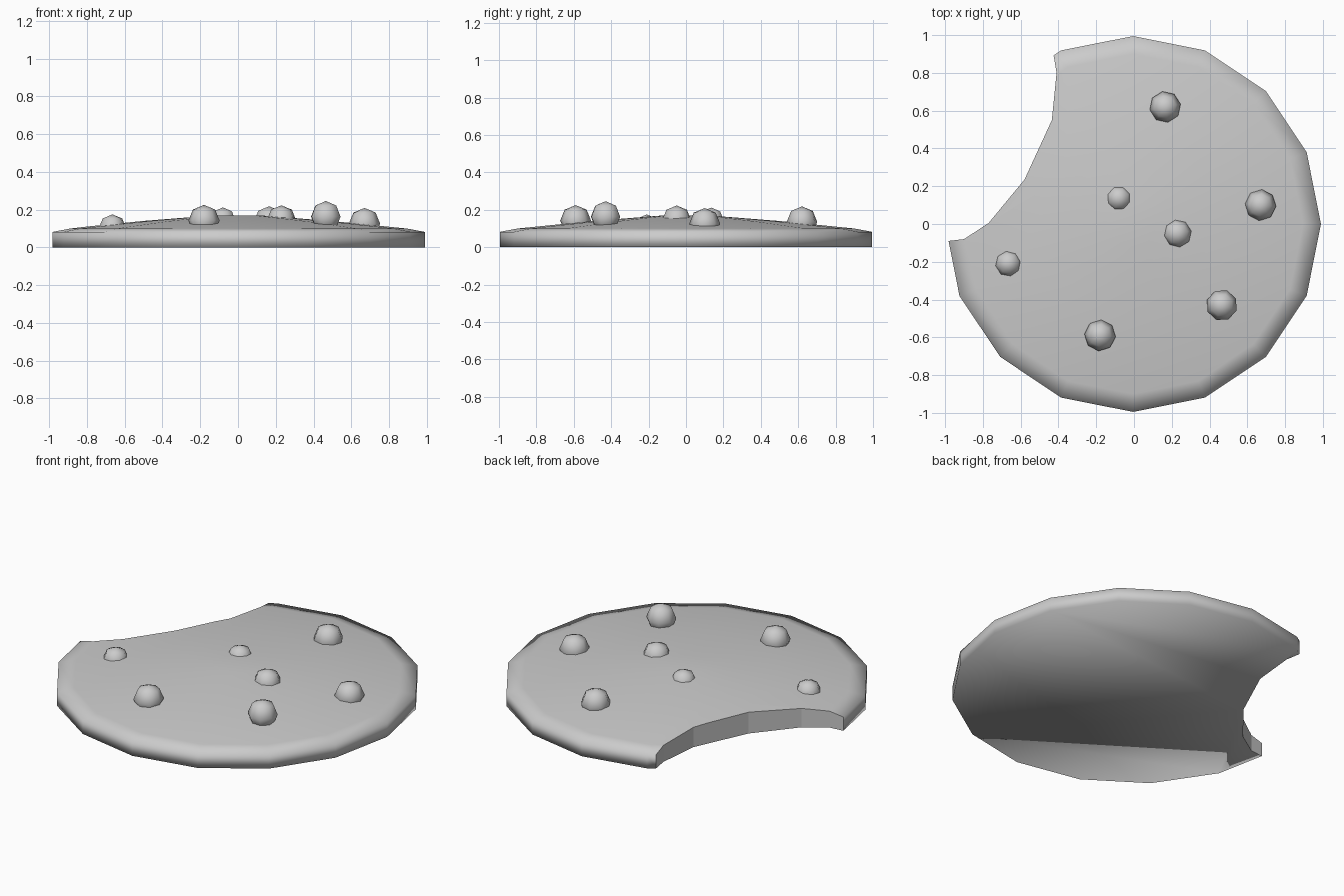
import bpy, bmesh
from math import cos, sin, pi, radians, hypot
from mathutils import Matrix

if "Cube" in bpy.data.objects:
    bpy.data.objects.remove(bpy.data.objects["Cube"])


def make_object(name, bm, smooth=True):
    bmesh.ops.recalc_face_normals(bm, faces=bm.faces)
    for f in bm.faces:
        f.smooth = smooth
    me = bpy.data.meshes.new(name)
    bm.to_mesh(me)
    bm.free()
    ob = bpy.data.objects.new(name, me)
    bpy.context.collection.objects.link(ob)
    return ob


# Cookie disc: 16-sided rings lofted from a radius/height profile
SIDES, CX = 16, -0.005
PROFILE = [(0.995, 0.0), (0.995, 0.082), (0.90, 0.10), (0.5, 0.14), (0.12, 0.17)]
bm = bmesh.new()
rings = [[bm.verts.new((CX + r * cos(2 * pi * i / SIDES),
                        r * sin(2 * pi * i / SIDES), z)) for i in range(SIDES)]
         for r, z in PROFILE]
for a, b in zip(rings, rings[1:]):
    for i in range(SIDES):
        j = (i + 1) % SIDES
        bm.faces.new((a[i], a[j], b[j], b[i]))
bm.faces.new(rings[0][::-1])
bm.faces.new(rings[-1])
cookie = make_object("cookie", bm)

# Bite: extruded outline used as a cutter
BITE = [(-1.3, -0.10), (-0.985, -0.09), (-0.90, -0.08), (-0.77, 0.005),
        (-0.58, 0.235), (-0.435, 0.55), (-0.41, 0.80), (-0.427, 0.90),
        (-0.45, 1.3), (-1.3, 1.3)]
bm = bmesh.new()
base = bm.faces.new([bm.verts.new((x, y, -0.2)) for x, y in BITE])
ext = bmesh.ops.extrude_face_region(bm, geom=[base])
bmesh.ops.translate(bm, vec=(0, 0, 0.7),
                    verts=[v for v in ext["geom"] if isinstance(v, bmesh.types.BMVert)])
cutter = make_object("bite_cutter", bm, smooth=False)
cutter.hide_render = True

mod = cookie.modifiers.new("bite", "BOOLEAN")
mod.operation = "DIFFERENCE"
mod.solver = "EXACT"
mod.object = cutter
bpy.context.view_layer.objects.active = cookie
bpy.ops.object.modifier_apply(modifier=mod.name)
bpy.data.objects.remove(cutter)

# Bite wall stays faceted, the rest is smooth
for p in cookie.data.polygons:
    wall = abs(p.normal.z) < 0.3 and hypot(p.center.x - CX, p.center.y) < 0.965
    p.use_smooth = not wall

# Chips: x, y, top height, radius
CHIPS = [(0.165, 0.62, 0.218, 0.083), (-0.08, 0.135, 0.212, 0.072),
         (0.67, 0.10, 0.209, 0.083), (0.23, -0.05, 0.223, 0.079),
         (0.465, -0.43, 0.246, 0.083), (-0.18, -0.59, 0.225, 0.083),
         (-0.665, -0.21, 0.175, 0.074)]
for n, (x, y, top, r) in enumerate(CHIPS):
    bm = bmesh.new()
    bmesh.ops.create_uvsphere(
        bm, u_segments=8, v_segments=4, radius=r,
        matrix=Matrix.Translation((x, y, top - r)) @ Matrix.Rotation(radians(10 + 15 * n), 4, "Z"))
    make_object(f"chip_{n + 1}", bm)
